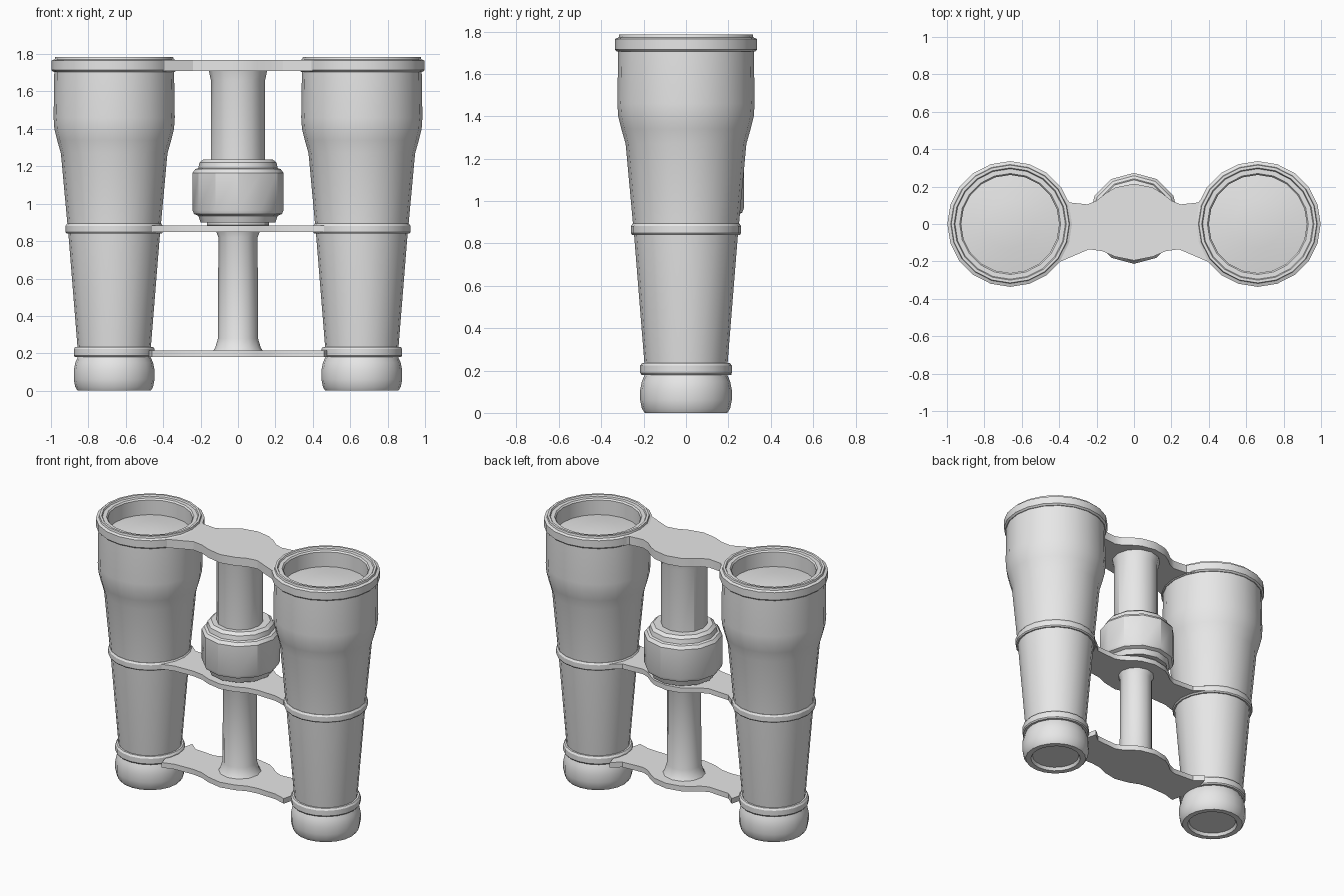
import bpy, bmesh, math

cube = bpy.data.objects.get("Cube")
if cube:
    bpy.data.objects.remove(cube, do_unlink=True)

grey = bpy.data.materials.new("plain grey")
grey.use_nodes = True
colour = (0.8, 0.8, 0.8, 1)
grey.diffuse_color = colour
grey.node_tree.nodes["Principled BSDF"].inputs["Base Color"].default_value = colour


def finish(name, bm, angle=30):
    bmesh.ops.recalc_face_normals(bm, faces=bm.faces)
    mesh = bpy.data.meshes.new(name)
    bm.to_mesh(mesh)
    bm.free()
    mesh.materials.append(grey)
    obj = bpy.data.objects.new(name, mesh)
    bpy.context.collection.objects.link(obj)
    bpy.ops.object.select_all(action="DESELECT")
    obj.select_set(True)
    bpy.context.view_layer.objects.active = obj
    bpy.ops.object.shade_smooth_by_angle(angle=math.radians(angle))
    return obj


def lathe(name, profile, x, y, sides):
    """Spin a profile of (radius, height) points around an upright axis."""
    bm = bmesh.new()
    verts = [bm.verts.new((x + r, y, z)) for r, z in profile]
    edges = [bm.edges.new(pair) for pair in zip(verts, verts[1:])]
    bmesh.ops.spin(bm, geom=verts + edges, cent=(x, y, 0), axis=(0, 0, 1),
                   angle=math.tau, steps=sides, use_duplicate=False)
    bmesh.ops.remove_doubles(bm, verts=bm.verts, dist=0.0005)
    return finish(name, bm)


def bridge(name, half, z0, z1):
    """Extrude a plate from the right half of its outline, mirrored in x."""
    outline = half + [(-x, y) for x, y in reversed(half) if x > 0]
    bm = bmesh.new()
    face = bm.faces.new([bm.verts.new((x, y, z0)) for x, y in outline])
    top = bmesh.ops.extrude_face_region(bm, geom=[face], use_keep_orig=True)["geom"]
    for v in top:
        if isinstance(v, bmesh.types.BMVert):
            v.co.z = z1
    return finish(name, bm)


# Barrel profiles, from the bottom up
eyecup = [(0, 0.02), (0.15, 0.02), (0.16, 0), (0.195, 0), (0.208, 0.02),
          (0.216, 0.06), (0.216, 0.11), (0.208, 0.15), (0.19, 0.19)]
tube = [(0.19, 0.19), (0.196, 0.23), (0.245, 0.84), (0.25, 0.89), (0.285, 1.27),
        (0.305, 1.34), (0.32, 1.4), (0.324, 1.46), (0.32, 1.72)]
rim = [(0.29, 1.705), (0.325, 1.705), (0.336, 1.715), (0.336, 1.765), (0.318, 1.772),
       (0.315, 1.785), (0.3, 1.785), (0.295, 1.775), (0.27, 1.775), (0.262, 1.765),
       (0.262, 1.66)]
lens = [(0.264, 1.665), (0.13, 1.685), (0, 1.692)]


def band(r, z0, z1):
    return [(r - 0.04, z0), (r - 0.006, z0), (r, z0 + 0.008), (r, z1 - 0.012),
            (r - 0.008, z1), (r - 0.04, z1)]


for side, x in (("left", 0.662), ("right", -0.662)):
    lathe(side + "_eyecup", eyecup, x, 0, 20)
    lathe(side + "_barrel", tube, x, 0, 20)
    lathe(side + "_lower_band", band(0.216, 0.18, 0.235), x, 0, 20)
    lathe(side + "_middle_band", band(0.26, 0.84, 0.893), x, 0, 20)
    lathe(side + "_objective_rim", rim, x, 0, 20)
    lathe(side + "_objective_lens", lens, x, 0, 20)

# Bridge plates: waisted next to the barrels, bulged at the middle
bulge_front = [(0, -0.195), (0.1, -0.175), (0.17, -0.145), (0.24, -0.135)]
bulge_back = [(0.25, 0.105), (0.2, 0.125), (0.15, 0.165), (0.1, 0.195), (0, 0.215)]
top_ends = [(0.41, -0.208), (0.375, 0), (0.41, 0.208), (0.345, 0.115)]
low_ends = [(0.38, -0.14), (0.46, -0.165), (0.5, 0), (0.46, 0.165), (0.4, 0.115)]
bridge("top_bridge", bulge_front + top_ends + bulge_back, 1.71, 1.767)
bridge("middle_bridge", bulge_front + low_ends + bulge_back, 0.85, 0.884)
bridge("lower_bridge", bulge_front + low_ends + bulge_back, 0.18, 0.215)

# Central focusing column
lathe("upper_column", [(0.145, 1.2), (0.145, 1.66), (0.158, 1.72)], 0, 0.02, 12)
lathe("lower_column", [(0.135, 0.21), (0.122, 0.23), (0.107, 0.28), (0.105, 0.82),
                       (0.12, 0.86)], 0, 0.02, 12)
lathe("focus_collar", [(0, 0.87), (0.15, 0.87), (0.165, 0.885), (0.165, 0.91),
                       (0, 0.91)], 0, 0.03, 12)
lathe("focus_wheel", [(0, 0.9), (0.2, 0.9), (0.212, 0.935), (0.235, 0.945),
                      (0.243, 0.965), (0.243, 1.165), (0.228, 1.185), (0.212, 1.19),
                      (0.206, 1.22), (0.185, 1.237), (0, 1.237)], 0, 0.03, 12)
